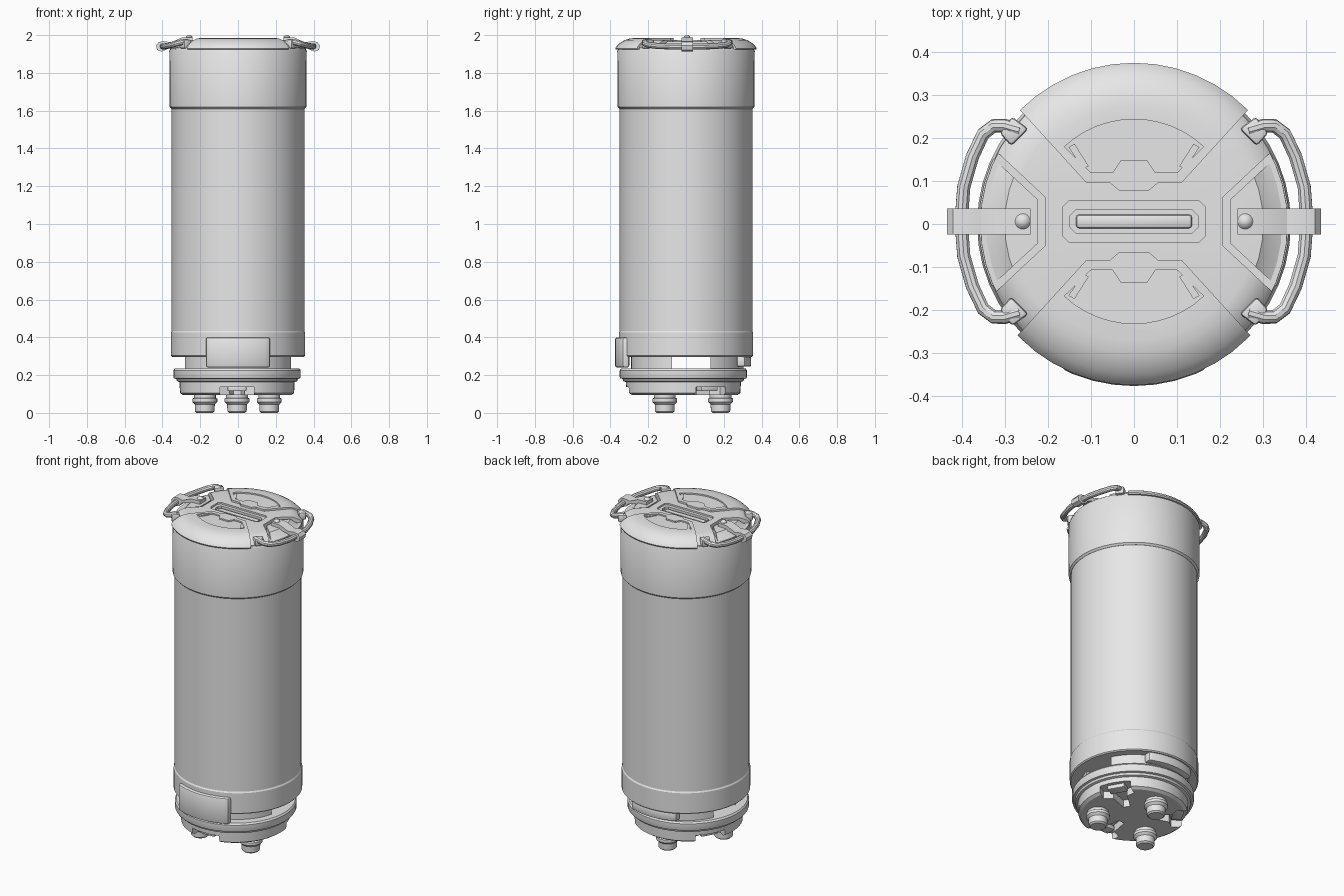
import bpy, bmesh, math
from mathutils import Vector

cube = bpy.data.objects.get("Cube")
if cube:
    bpy.data.objects.remove(cube, do_unlink=True)

grey = bpy.data.materials.new("plain_grey")
grey.use_nodes = True
GREY = (0.8, 0.8, 0.8, 1)
grey.diffuse_color = GREY
grey.node_tree.nodes["Principled BSDF"].inputs["Base Color"].default_value = GREY
SIDES = 48


def add(name, data):
    ob = bpy.data.objects.new(name, data)
    bpy.context.collection.objects.link(ob)
    data.materials.append(grey)
    return ob


def finish(name, bm):
    bmesh.ops.recalc_face_normals(bm, faces=bm.faces)
    me = bpy.data.meshes.new(name)
    bm.to_mesh(me)
    bm.free()
    return add(name, me)


def lathe(name, profile, centre=(0, 0), sides=SIDES):
    """Closed solid turned from (radius, z) points, bottom to top."""
    bm = bmesh.new()
    rings = []
    for r, z in profile:
        rings.append([bm.verts.new((centre[0] + r * math.cos(a), centre[1] + r * math.sin(a), z))
                      for a in (math.tau * i / sides for i in range(sides))])
    for lo, hi in zip(rings, rings[1:]):
        for i in range(sides):
            j = (i + 1) % sides
            bm.faces.new((lo[i], lo[j], hi[j], hi[i]))
    bm.faces.new(rings[0])
    bm.faces.new(rings[-1])
    return finish(name, bm)


def extrude(name, pts, vec):
    bm = bmesh.new()
    face = bm.faces.new([bm.verts.new(p) for p in pts])
    out = bmesh.ops.extrude_face_region(bm, geom=[face])
    bmesh.ops.translate(bm, vec=vec, verts=[v for v in out["geom"] if isinstance(v, bmesh.types.BMVert)])
    return finish(name, bm)


def prism(name, pts, z0, z1):
    return extrude(name, [(x, y, z0) for x, y in pts], (0, 0, z1 - z0))


def rect(x0, x1, y0, y1):
    return [(x0, y0), (x1, y0), (x1, y1), (x0, y1)]


def bake(ob):
    deps = bpy.context.evaluated_depsgraph_get()
    me = bpy.data.meshes.new_from_object(ob.evaluated_get(deps))
    ob.modifiers.clear()
    ob.data = me


def boolean(ob, cutter, op="DIFFERENCE"):
    mod = ob.modifiers.new("cut", "BOOLEAN")
    mod.operation, mod.object, mod.solver = op, cutter, "EXACT"
    bake(ob)
    bpy.data.objects.remove(cutter, do_unlink=True)


def bevel(ob, width, segments=2):
    mod = ob.modifiers.new("bevel", "BEVEL")
    mod.width, mod.segments, mod.limit_method = width, segments, "ANGLE"
    bake(ob)


def mirror_x(pts):
    """Complete a right-half outline with its left half."""
    return pts + [(-x, y) for x, y in reversed(pts)]


# Main tube, upper collar and lower collar
lathe("body_tube", [(0.351, 0.42), (0.351, 1.63)])
lathe("upper_collar", [(0.352, 1.61), (0.362, 1.62), (0.364, 1.915), (0.358, 1.927)])
lathe("lower_collar", [(0.35, 0.297), (0.356, 0.303), (0.356, 0.425), (0.351, 0.433)])

# Curved front plate
plate = lathe("front_plate", [(0.376, 0.24), (0.376, 0.40)])
boolean(plate, prism("cutter", rect(-0.17, 0.17, -0.5, -0.30), 0.1, 0.6), "INTERSECT")
bevel(plate, 0.012)

# Spacer blocks leaving an open gap across the middle
for label, y0, y1, r in (("front", -0.5, -0.075, 0.29), ("back", 0.13, 0.5, 0.305)):
    block = lathe(label + "_spacer", [(r, 0.23), (r, 0.30)])
    boolean(block, prism("cutter", rect(-0.5, 0.5, y0, y1), 0.1, 0.6), "INTERSECT")
tab = lathe("back_tab", [(0.345, 0.245), (0.345, 0.30)])
boolean(tab, prism("cutter", rect(-0.15, 0.15, 0.27, 0.5), 0.1, 0.6), "INTERSECT")
bevel(tab, 0.008)

# Base flange
BASE = (-0.005, -0.014)
lathe("base_flange", [(0.295, 0.16), (0.318, 0.168), (0.322, 0.18), (0.334, 0.183),
                      (0.337, 0.19), (0.337, 0.225), (0.33, 0.235)], BASE)

# Foot disc with three slots between the feet
disc = lathe("foot_disc", [(0.285, 0.094), (0.302, 0.105), (0.305, 0.165)], BASE)
for k in range(3):
    a = math.radians(-90 + 120 * k)
    d, s = Vector((math.cos(a), math.sin(a))), Vector((-math.sin(a), math.cos(a)))
    outline = [Vector(BASE) + d * u + s * v for u, v in
               ((0.1, 0.02), (0.21, 0.04), (0.23, 0.09), (0.4, 0.09),
                (0.4, -0.09), (0.23, -0.09), (0.21, -0.04), (0.1, -0.02))]
    boolean(disc, prism("cutter", outline, 0.08, 0.138))
    key = [Vector(BASE) + d * u + s * v for u, v in
           ((0.22, 0.05), (0.28, 0.05), (0.28, -0.05), (0.22, -0.05))]
    bevel(prism("slot_key_%d" % k, key, 0.115, 0.15), 0.006)

# Three bolt feet
for k in range(3):
    a = math.radians(90 + 120 * k)
    c = (BASE[0] + 0.197 * math.cos(a), BASE[1] + 0.197 * math.sin(a))
    lathe("foot_%d" % k, [(0.042, 0), (0.051, 0.008), (0.053, 0.045), (0.058, 0.05), (0.066, 0.058),
                          (0.066, 0.075), (0.058, 0.08), (0.058, 0.1)], c, 24)

# Lid core with the cross-shaped top plate
YC = 0.006
core = lathe("lid_core", [(0.357, 1.91), (0.357, 1.935), (0.345, 1.952), (0.31, 1.97), (0.285, 1.974)])
for half_x, half_y, floor in ((0.165, 0.048, 1.964), (0.148, 0.028, 1.95)):
    c = 0.014
    slot = mirror_x([(half_x - c, YC - half_y), (half_x, YC - half_y + c),
                     (half_x, YC + half_y - c), (half_x - c, YC + half_y)])
    boolean(core, prism("cutter", slot, floor, 2.1))
bevel(prism("slot_bar", rect(-0.135, 0.135, YC - 0.016, YC + 0.016), 1.94, 1.96), 0.008)


def side_outline(sx, inset):
    pts = [(0.207 + inset, 0.057 - inset * 0.4), (0.33, 0.172 - inset * 1.4), (0.5, 0.172 - inset * 1.4)]
    return [(sx * x, YC + y) for x, y in pts] + [(sx * x, YC - y) for x, y in reversed(pts)]


for sx in (1, -1):
    boolean(core, prism("cutter", side_outline(sx, 0), 1.936, 2.1))

# Raised front and back lid shells with recessed panels
for label, sy in (("back", 1), ("front", -1)):
    shell = lathe(label + "_shell", [(0.371, 1.923), (0.374, 1.93), (0.366, 1.943), (0.35, 1.958),
                                     (0.325, 1.973), (0.30, 1.981), (0.27, 1.985)])
    edge = mirror_x([(0.5, 0.5), (0.265, 0.259), (0.11, 0.089), (0.055, 0.089), (0.035, 0.072)])
    boolean(shell, prism("cutter", [(x, YC + sy * y) for x, y in edge], 1.9, 2.1), "INTERSECT")
    arc = [(0.237 * math.sin(t), 0.237 * math.cos(t)) for t in
           (math.radians(43 - 43 * i / 6) for i in range(6))]
    panel = mirror_x([(0.03, 0.143), (0.05, 0.113), (0.10, 0.113)] + arc)
    panel = panel[:9] + [(0, 0.237)] + panel[9:]
    boolean(shell, prism("cutter", [(x, YC + sy * y) for x, y in panel], 1.977, 2.1))
    # Slim ribs at the ends of the panel
    for sx in (1, -1):
        rib = [(0.105, 0.128), (0.118, 0.122), (0.152, 0.172), (0.138, 0.18)]
        prism(label + "_rib", [(sx * x, YC + sy * y) for x, y in rib], 1.97, 1.982)

# Side pads, straps, rivets and carrying handles
for label, sx in (("left", 1), ("right", -1)):
    pad = lathe(label + "_pad", [(0.36, 1.915), (0.36, 1.928), (0.325, 1.945), (0.30, 1.966), (0.25, 1.968)])
    boolean(pad, prism("cutter", side_outline(sx, 0.016), 1.9, 2.1), "INTERSECT")

    strap = [(0.24, 1.965), (0.24, 1.988), (0.30, 1.986), (0.355, 1.962), (0.395, 1.968), (0.42, 1.963),
             (0.434, 1.945), (0.428, 1.922), (0.405, 1.913), (0.38, 1.922), (0.365, 1.942), (0.30, 1.96)]
    extrude(label + "_strap", [(sx * x, YC - 0.03, z) for x, z in strap], (0, 0.06, 0))
    lathe(label + "_rivet", [(0.018, 1.98), (0.018, 1.989), (0.013, 1.996), (0.005, 2.0)],
          (sx * 0.258, YC), 16)

    half = [(0.265, 0.212, 1.965), (0.30, 0.222, 1.962), (0.325, 0.222, 1.955), (0.35, 0.203, 1.948),
            (0.375, 0.15, 1.942), (0.395, 0.08, 1.94)]
    path = half + [(0.401, 0, 1.94)] + [(x, -y, z) for x, y, z in reversed(half)]
    curve = bpy.data.curves.new("handle_path", "CURVE")
    curve.dimensions, curve.bevel_depth, curve.bevel_resolution = "3D", 0.016, 3
    curve.use_fill_caps = True
    spline = curve.splines.new("POLY")
    spline.points.add(len(path) - 1)
    for p, (x, y, z) in zip(spline.points, path):
        p.co = (sx * x, YC + y, z, 1)
    helper = add("handle_helper", curve)
    deps = bpy.context.evaluated_depsgraph_get()
    mesh = bpy.data.meshes.new_from_object(helper.evaluated_get(deps))
    mesh.materials.clear()
    add(label + "_handle", mesh)
    bpy.data.objects.remove(helper, do_unlink=True)

    # Angled sockets holding the handle ends
    for sy in (1, -1):
        socket = [(0.245, 0.215), (0.285, 0.175), (0.312, 0.205), (0.283, 0.243)]
        bevel(prism(label + "_socket", [(sx * x, YC + sy * y) for x, y in socket], 1.93, 1.976), 0.008)

# Smooth shading with crisp edges
bpy.ops.object.select_all(action="DESELECT")
for ob in bpy.context.collection.objects:
    if ob.type == "MESH" and grey.name in ob.data.materials:
        ob.select_set(True)
        bpy.context.view_layer.objects.active = ob
bpy.ops.object.shade_smooth_by_angle(angle=math.radians(30))
